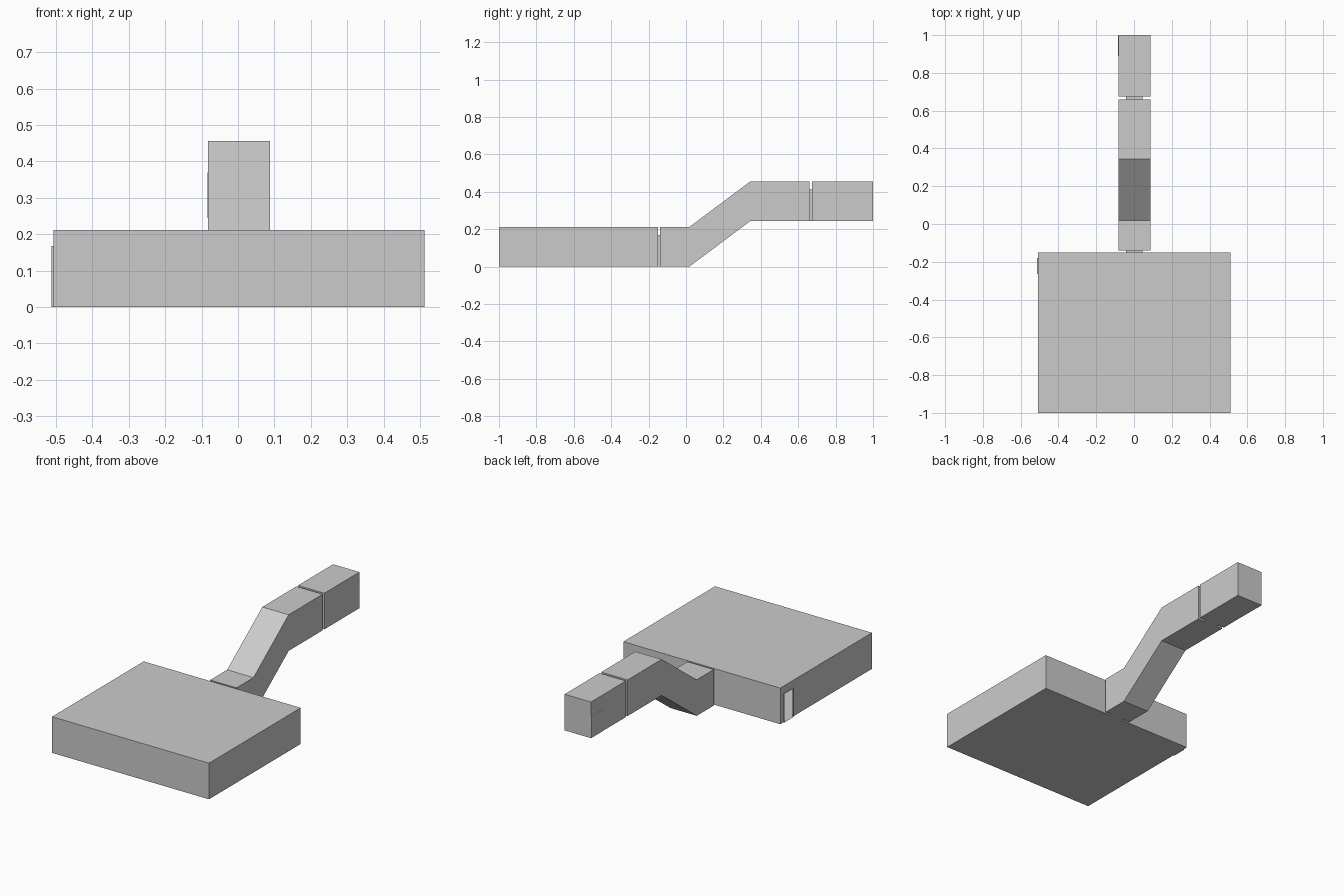
import bpy, bmesh
from mathutils import Vector

if "Cube" in bpy.data.objects:
    bpy.data.objects.remove(bpy.data.objects["Cube"])

X0, X1 = -0.083, 0.088          # corridor sides
HX0, HX1 = -0.507, 0.512        # hall sides
H = 0.212                       # ceiling height
RISE = 0.244                    # height gained on the ramp
UP = Vector((0, 0, 1))


def finish(name, bm):
    bmesh.ops.remove_doubles(bm, verts=bm.verts, dist=1e-5)
    me = bpy.data.meshes.new(name)
    bm.to_mesh(me)
    bm.free()
    ob = bpy.data.objects.new(name, me)
    bpy.context.collection.objects.link(ob)


def face(bm, pts):
    bm.faces.new([bm.verts.new(p) for p in pts])


def door_wall(bm, origin, u, width, door, jamb):
    """Wall with an open doorway; door = (start, end, height), jamb = outward depth."""
    o, u = Vector(origin), Vector(u)
    n = u.cross(UP)
    a, b, h = door

    def P(s, z, d=0):
        return o + u * s + UP * z + n * d
    for s0, s1, z0, z1 in ((0, a, 0, H), (b, width, 0, H), (a, b, h, H)):
        face(bm, [P(s0, z0), P(s1, z0), P(s1, z1), P(s0, z1)])
    if jamb:
        ring = [(a, 0), (b, 0), (b, h), (a, h)]
        for p, q in zip(ring, ring[1:] + ring[:1]):
            face(bm, [P(*p), P(*p, jamb), P(*q, jamb), P(*q)])


def shell(bm, profile, x0, x1, open_edges=(), left=True):
    """Thin shell from a (y, z) profile stretched along x."""
    n = len(profile)
    for i in range(n):
        if i in open_edges:
            continue
        a, b = profile[i], profile[(i + 1) % n]
        face(bm, [(x0, *a), (x0, *b), (x1, *b), (x1, *a)])
    face(bm, [(x1, *p) for p in profile])
    if left:
        face(bm, [(x0, *p) for p in reversed(profile)])


def box(name, lo, hi):
    bm = bmesh.new()
    bmesh.ops.create_cube(bm, size=1)
    for v in bm.verts:
        v.co = [l + (c + 0.5) * (h - l) for c, l, h in zip(v.co, lo, hi)]
    finish(name, bm)


def rect(y0, y1, z):
    return [(y0, z), (y1, z), (y1, z + H), (y0, z + H)]


DOOR_H = 0.168
D0, D1 = -0.043, 0.045          # passage door sides

# Main hall: open doorways on the back and the left side
bm = bmesh.new()
shell(bm, rect(-1, -0.15, 0), HX0, HX1, (1,), left=False)
door_wall(bm, (HX1, -0.15, 0), (-1, 0, 0), HX1 - HX0, (HX1 - D1, HX1 - D0, DOOR_H), 0.011)
door_wall(bm, (HX0, -0.15, 0), (0, -1, 0), 0.85, (0.03, 0.115, DOOR_H), 0.006)
finish("main_hall", bm)

# Ramped corridor with a doorway at each end
Y0, Y1, R0, R1 = -0.139, 0.66, 0.018, 0.344
profile = [(Y0, 0), (R0, 0), (R1, RISE), (Y1, RISE),
           (Y1, RISE + H), (R1, RISE + H), (R0, H), (Y0, H)]
bm = bmesh.new()
shell(bm, profile, X0, X1, (3, 7))
door_wall(bm, (X0, Y0, 0), (1, 0, 0), X1 - X0, (D0 - X0, D1 - X0, DOOR_H), 0)
door_wall(bm, (X1, Y1, RISE), (-1, 0, 0), X1 - X0, (X1 - D1, X1 - D0, DOOR_H), 0.015)
finish("ramp_corridor", bm)

# End room
bm = bmesh.new()
shell(bm, rect(0.675, 1, RISE), X0, X1, (3,))
door_wall(bm, (X0, 0.675, RISE), (1, 0, 0), X1 - X0, (D0 - X0, D1 - X0, DOOR_H), 0)
finish("end_room", bm)
box("end_room_side_panel", (X0 - 0.001, 0.89, RISE), (X0 + 0.001, 0.998, RISE + 0.126))

# Partitions inside the hall
box("cross_partition", (HX0 + 0.001, -0.582, 0.001), (HX1 - 0.001, -0.576, H - 0.001))
for side, x in (("left", -0.165), ("right", 0.155)):
    box(side + "_partition", (x - 0.003, -0.576, 0.001), (x + 0.003, -0.28, H - 0.001))
